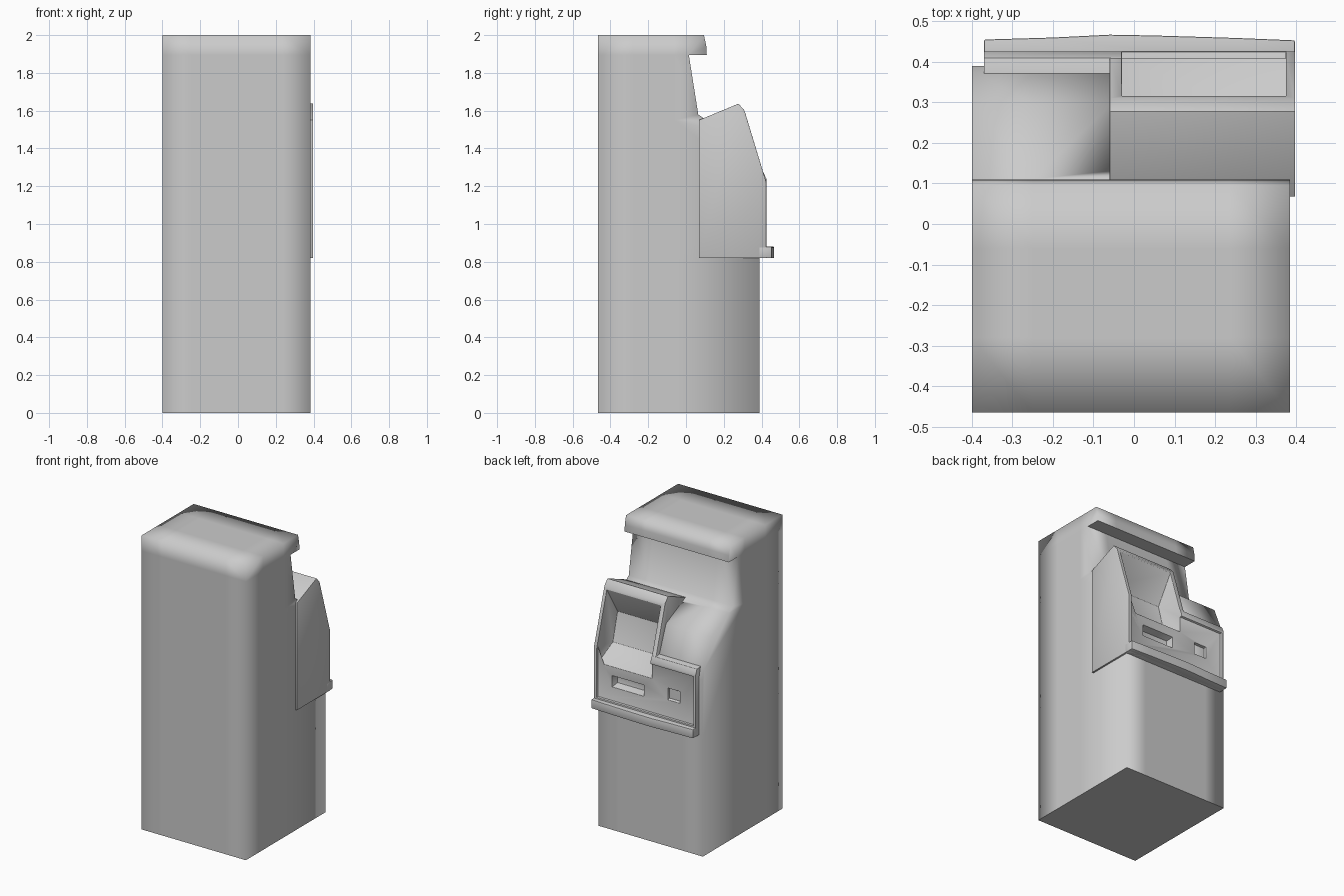
import bpy, bmesh
from mathutils import Vector

if "Cube" in bpy.data.objects:
    bpy.data.objects.remove(bpy.data.objects["Cube"])


def prism(name, pts, a, b, axis='X'):
    """Extrude a closed profile: (y, z) along X, or (x, y) along Z."""
    def place(p, t):
        return (t, p[0], p[1]) if axis == 'X' else (p[0], p[1], t)
    bm = bmesh.new()
    f = bm.faces.new([bm.verts.new(place(p, a)) for p in pts])
    ext = bmesh.ops.extrude_face_region(bm, geom=[f])
    vs = [g for g in ext['geom'] if isinstance(g, bmesh.types.BMVert)]
    d = Vector((b - a, 0, 0)) if axis == 'X' else Vector((0, 0, b - a))
    bmesh.ops.translate(bm, verts=vs, vec=d)
    bmesh.ops.recalc_face_normals(bm, faces=bm.faces)
    me = bpy.data.meshes.new(name)
    bm.to_mesh(me)
    bm.free()
    ob = bpy.data.objects.new(name, me)
    bpy.context.collection.objects.link(ob)
    return ob


def box(name, x0, x1, y0, y1, z0, z1):
    return prism(name, [(y0, z0), (y1, z0), (y1, z1), (y0, z1)], x0, x1)


def activate(ob):
    bpy.ops.object.select_all(action='DESELECT')
    ob.select_set(True)
    bpy.context.view_layer.objects.active = ob


def boolean(ob, other, op='DIFFERENCE'):
    activate(ob)
    m = ob.modifiers.new('bool', 'BOOLEAN')
    m.operation, m.solver, m.object = op, 'EXACT', other
    bpy.ops.object.modifier_apply(modifier=m.name)
    bpy.data.objects.remove(other)


def finish(ob, width, angle=40):
    activate(ob)
    m = ob.modifiers.new('bevel', 'BEVEL')
    m.width, m.segments, m.limit_method = width, 2, 'ANGLE'
    m.angle_limit = 0.5
    bpy.ops.object.modifier_apply(modifier=m.name)
    bpy.ops.object.shade_smooth_by_angle(angle=angle * 3.14159 / 180)


# Cabinet: side profile with overhanging hood, recess and sloped shoulder
body = prism('cabinet', [
    (-0.465, 0), (0.39, 0), (0.39, 1.2), (0.375, 1.27), (0.30, 1.46),
    (0.10, 1.555), (0.065, 1.58), (0.015, 1.895), (0.11, 1.895),
    (0.108, 1.94), (0.095, 2.0), (-0.465, 2.0)], -0.4, 0.385)

# Support loops so the smooth shading rounds only the cabinet corners
bm = bmesh.new()
bm.from_mesh(body.data)
for co, no in [((-0.25, 0, 0), (1, 0, 0)), ((0.235, 0, 0), (1, 0, 0)),
               ((0, -0.28, 0), (0, 1, 0)), ((0, -0.06, 0), (0, 1, 0)),
               ((0, 0, 1.895), (0, 0, 1)), ((0, 0, 1.55), (0, 0, 1)),
               ((0, 0, 0.8), (0, 0, 1))]:
    bmesh.ops.bisect_plane(bm, geom=bm.verts[:] + bm.edges[:] + bm.faces[:],
                           plane_co=co, plane_no=no, dist=1e-5)
bm.to_mesh(body.data)
bm.free()

# Clear the cabinet behind the screen housing
boolean(body, prism('room', [(0.12, 0.92), (0.5, 0.92), (0.5, 1.6), (0.28, 1.6),
                             (0.12, 1.535)], -0.05, 0.38))
bm = bmesh.new()
bm.from_mesh(body.data)
for f in bm.faces:
    f.smooth = True
for e in bm.edges:
    zs = [v.co.z for v in e.verts]
    ys = [v.co.y for v in e.verts]
    floor = max(zs) < 0.001
    hood = min(ys) > 0.0 and all(abs(z - 1.895) < 0.002 for z in zs)
    if floor or hood:
        e.smooth = False
bm.to_mesh(body.data)
bm.free()

# Fascia: tall screen housing joined to the lower side panel
fascia = prism('fascia', [
    (0.068, 0.82), (0.425, 0.82), (0.425, 1.22), (0.31, 1.6),
    (0.278, 1.637), (0.068, 1.55)], -0.06, 0.397)
boolean(fascia, prism('side', [
    (0.33, 0.82), (0.425, 0.82), (0.425, 1.24), (0.41, 1.275),
    (0.33, 1.285)], -0.37, 0.1), 'UNION')

# Screen pocket: sloped ceiling, upright screen, sloped floor
boolean(fascia, prism('pocket', [
    (0.408, 1.12), (0.25, 1.2), (0.20, 1.39), (0.318, 1.585),
    (0.55, 1.585), (0.55, 1.12)], -0.03, 0.375))
# Recessed lower face, cash slot and card slot
boolean(fascia, box('face_cut', -0.355, 0.375, 0.408, 0.5, 0.89, 1.225))
boolean(fascia, prism('cash_cut', [
    (0.35, 0.99), (0.5, 0.97), (0.5, 1.065), (0.35, 1.055)], 0.03, 0.27))
boolean(fascia, prism('card_cut', [
    (0.36, 1.02), (0.5, 0.98), (0.5, 1.10), (0.36, 1.08)], -0.24, -0.15))
finish(fascia, 0.005)

# Bowed ledge under the fascia
ledge = prism('ledge', [
    (-0.37, 0.385), (0.397, 0.385), (0.397, 0.453), (0.25, 0.459),
    (0.05, 0.465), (-0.06, 0.467), (-0.2, 0.460), (-0.37, 0.455)],
    0.82, 0.88, 'Z')
finish(ledge, 0.004)
